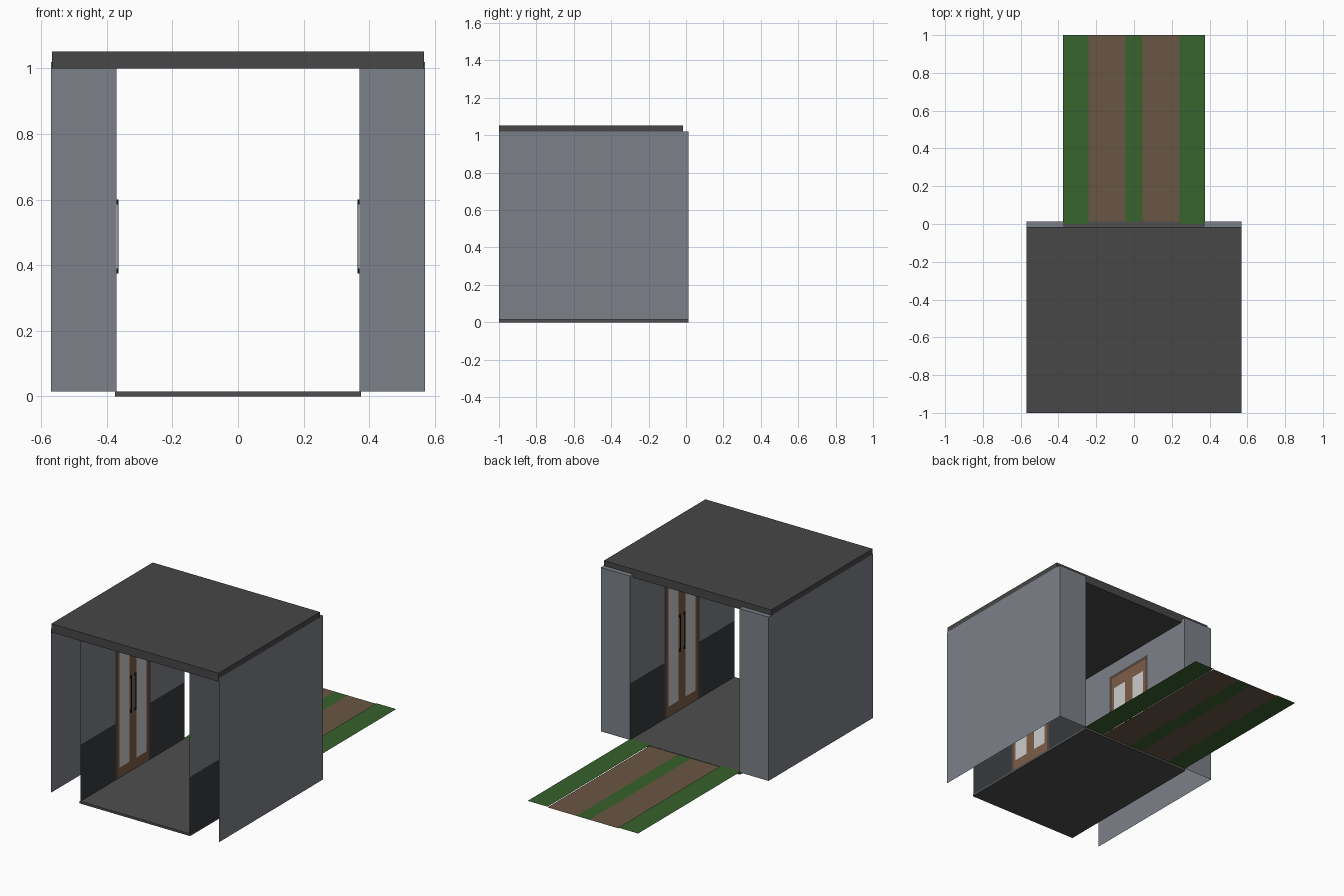
import bpy, bmesh

if "Cube" in bpy.data.objects:
    bpy.data.objects.remove(bpy.data.objects["Cube"])

def mat(name, rgb):
    m = bpy.data.materials.new(name)
    lin = [c / 12.92 if c < 0.04 else ((c + 0.055) / 1.055) ** 2.4 for c in (v / 255 for v in rgb)]
    m.diffuse_color = (*lin, 1)
    m.use_nodes = True
    m.node_tree.nodes["Principled BSDF"].inputs["Base Color"].default_value = m.diffuse_color
    return m

WALL = mat("wall_grey", (124, 129, 137))
BAND = mat("dark_band", (55, 58, 62))
ROOF = mat("roof_dark", (71, 71, 71))
FLOOR = mat("floor_dark", (78, 78, 78))
WOOD = mat("wood_brown", (125, 94, 72))
FRAME = mat("frame_brown", (85, 70, 62))
GLASS = mat("glass_pale", (190, 190, 188))
BLACK = mat("handle_black", (28, 26, 25))
GRASS = mat("grass_green", (55, 98, 44))
DIRT = mat("dirt_brown", (106, 86, 68))

def finish(name, bm, mats):
    me = bpy.data.meshes.new(name)
    bm.to_mesh(me)
    bm.free()
    for m in mats:
        me.materials.append(m)
    ob = bpy.data.objects.new(name, me)
    bpy.context.collection.objects.link(ob)
    return ob

def box(name, x, y, z, m):
    bm = bmesh.new()
    bmesh.ops.create_cube(bm, size=1)
    for v in bm.verts:
        for i, (a, b) in enumerate((x, y, z)):
            v.co[i] = (a + b) / 2 + v.co[i] * (b - a)
    return finish(name, bm, [m])

def panel(name, us, vs, place, cells):
    """Flat sheet cut at us and vs; cells[row][column] is a material or None for a hole."""
    bm = bmesh.new()
    mats = []
    for r, row in enumerate(cells):
        for c, m in enumerate(row):
            if m is None:
                continue
            if m not in mats:
                mats.append(m)
            corners = ((us[c], vs[r]), (us[c + 1], vs[r]), (us[c + 1], vs[r + 1]), (us[c], vs[r + 1]))
            f = bm.faces.new([bm.verts.new(place(u, v)) for u, v in corners])
            f.material_index = mats.index(m)
    bmesh.ops.remove_doubles(bm, verts=bm.verts, dist=1e-5)
    return finish(name, bm, mats)

OUT, INN, BACK, BASE, TOP = 0.57, 0.371, 0.013, 0.014, 1.02
DOOR_Y, HALF, JAMB, DOOR_TOP = -0.49, 0.17, 0.02, 0.92

# Roof slab and road floor
box("roof", (-0.568, 0.568), (-1, -0.016), (1.0, 1.052), ROOF)
box("floor", (-0.375, 0.375), (-1, BACK), (0, BASE), FLOOR)

# Ground strip: raised grass verges, wheel tracks and centre grass
panel("dirt_track", (-0.24, -0.045, 0.045, 0.24), (0, 1), lambda u, v: (u, v, 0.012), [[DIRT, GRASS, DIRT]])
for side, s in (("left", -1), ("right", 1)):
    panel(f"grass_verge_{side}", (s * 0.24, s * 0.375), (0, 1), lambda u, v: (u, v, 0.016), [[GRASS]])

for side, s in (("left", -1), ("right", 1)):
    # Outer shell of the wall: side, end and narrow cap
    panel(f"outer_wall_{side}", (-1, BACK), (BASE, TOP), lambda u, v: (s * OUT, u, v), [[WALL]])
    panel(f"end_wall_{side}", (INN, OUT), (BASE, TOP), lambda u, v: (s * u, BACK, v), [[WALL]])
    panel(f"wall_cap_{side}", (INN, OUT), (-0.03, BACK), lambda u, v: (s * u, v, TOP), [[WALL]])

    # Inner wall with dark lower band, open for the door
    d0, d1 = DOOR_Y - HALF, DOOR_Y + HALF
    inner = lambda u, v: (s * INN, u, v)
    panel(f"inner_wall_{side}", (-1, d0, d1, BACK), (BASE, 0.36, DOOR_TOP, 1.0), inner,
          [[BAND, None, BAND], [WALL, None, WALL], [WALL, WALL, WALL]])
    panel(f"inner_wall_end_{side}", (-0.016, BACK), (1.0, TOP), inner, [[WALL]])

    # Door frame and glazed double doors
    panel(f"door_frame_{side}", (d0, d0 + JAMB, d1 - JAMB, d1), (BASE, DOOR_TOP - JAMB, DOOR_TOP), inner,
          [[FRAME, None, FRAME], [FRAME, FRAME, FRAME]])
    for leaf, t in (("front", -1), ("back", 1)):
        panel(f"door_{leaf}_{side}", [DOOR_Y + t * a for a in (0, 0.035, 0.13, HALF - JAMB)],
              (BASE, 0.075, 0.83, DOOR_TOP - JAMB), inner,
              [[WOOD] * 3, [WOOD, GLASS, WOOD], [WOOD] * 3])
        # Pull handle: thin bar on two brackets
        y = DOOR_Y + t * 0.022
        box(f"handle_bar_{leaf}_{side}", sorted((s * 0.364, s * 0.367)), (y - 0.004, y + 0.004), (0.375, 0.6), BLACK)
        for end, z in (("lower", 0.375), ("upper", 0.585)):
            box(f"handle_{end}_bracket_{leaf}_{side}", sorted((s * 0.3645, s * INN)),
                (y - 0.006, y + 0.006), (z, z + 0.015), BLACK)
